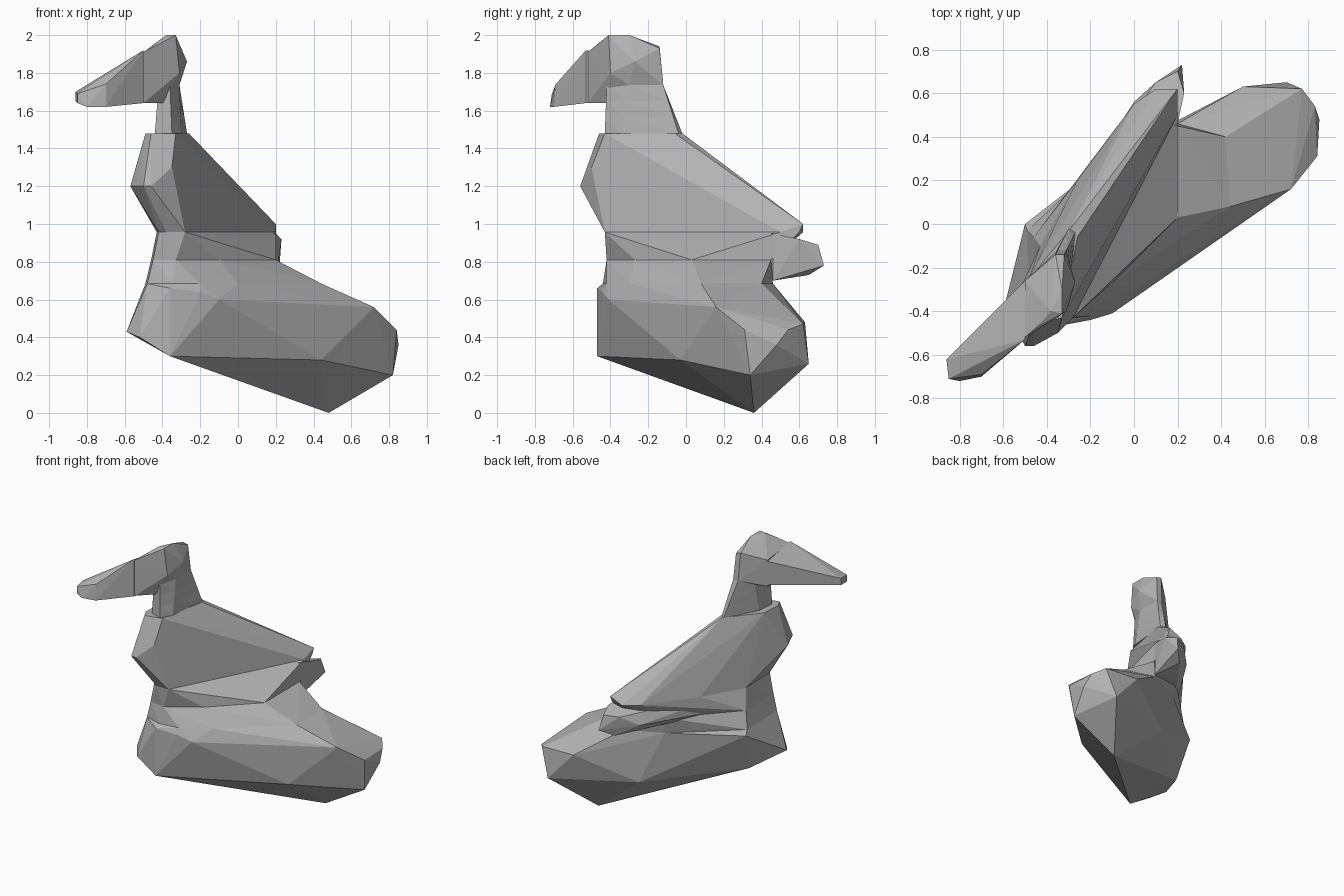
import bpy
import bmesh
from mathutils import Vector

cube = bpy.data.objects.get("Cube")
if cube:
    bpy.data.objects.remove(cube, do_unlink=True)

stone = bpy.data.materials.new("stone grey")
stone.use_nodes = True
GREY = (0.45, 0.45, 0.45, 1)
stone.diffuse_color = GREY
stone.node_tree.nodes["Principled BSDF"].inputs["Base Color"].default_value = GREY


def faceted(name, points):
    """Flat shaded chunk wrapped tightly around a few corner points."""
    bm = bmesh.new()
    for p in points:
        bm.verts.new(p)
    hull = bmesh.ops.convex_hull(bm, input=bm.verts[:])
    loose = set(hull["geom_interior"]) | set(hull["geom_unused"])
    bmesh.ops.delete(bm, geom=[v for v in loose if isinstance(v, bmesh.types.BMVert)],
                     context='VERTS')
    bmesh.ops.recalc_face_normals(bm, faces=bm.faces[:])
    mesh = bpy.data.meshes.new(name)
    bm.to_mesh(mesh)
    bm.free()
    mesh.materials.append(stone)
    obj = bpy.data.objects.new(name, mesh)
    bpy.context.collection.objects.link(obj)
    return obj


def ring(z, *corners):
    """Horizontal outline at one height."""
    return [(x, y, z) for x, y in corners]


def upright(x, y, *heights):
    """Corners stacked above each other along a vertical edge."""
    return [(x, y, z) for z in heights]


def blend(lower, upper, t):
    """Cross-section part of the way from one outline to another."""
    return [Vector(a).lerp(Vector(b), t) for a, b in zip(lower, upper)]


# Shared outlines where stacked chunks meet
seat_bottom = ring(.685, (-.49, -.03), (-.48, -.4), (-.35, -.44), (-.2, -.42), (0, -.3),
                   (.44, .08), (.42, .4), (.2, .46), (-.06, .34))
seat_top = ring(.81, (-.46, -.06), (-.45, -.4), (-.33, -.42), (-.1, -.27), (.2, .03),
                (.2, .45), (-.07, .36))
belly = ring(.957, (-.43, -.1), (-.42, -.4), (-.38, -.43), (-.28, -.43), (.2, .5),
             (.2, .6), (.1, .62), (0, .55), (-.26, .2))
shoulder = ring(1.48, (-.48, -.25), (-.49, -.4), (-.46, -.46), (-.33, -.43),
                (-.26, -.06), (-.29, -.02))
neck_base = ring(1.48, (-.43, -.26), (-.44, -.4), (-.35, -.43), (-.3, -.35),
                 (-.27, -.04), (-.3, -.02))
neck_top = ring(1.735, (-.41, -.22), (-.42, -.4), (-.36, -.42), (-.31, -.3),
                (-.31, -.12), (-.35, -.12))

# Boulder the bird sits on: underside, left flank, front and far end
underside = [(.48, .36, 0), (-.46, -.1, .36), (.1, .42, .3), (.44, -.03, .28),
             (.82, .34, .2), (.7, .65, .26)]
flank = [(-.52, -.46, .4), (-.59, -.36, .43), (-.5, 0, .65), (-.2, -.44, .64), (-.1, -.41, .6)]
far_end = [(.72, .16, .56), (.84, .31, .44), (.85, .48, .36), (.83, .54, .44),
           (.77, .62, .47), (.5, .63, .48)]
faceted("boulder", seat_bottom + underside + flank + far_end + upright(-.36, -.47, .3, .66))

# Layered seat under the bird
faceted("seat_slab", seat_bottom + seat_top)
faceted("under_belly", seat_top + belly)

# Tail and folded wing tip
tail_tip = [(.22, .73, .78), (.2, .7, .89), (.23, .6, .92), (.14, .65, .73), (.1, .65, .88)]
faceted("tail", tail_tip + upright(-.4, -.06, .82, .95) + upright(.2, .46, .7, .95)
        + upright(0, .56, .81))

# Body with chest bulge
chest = [(-.57, -.4, 1.2), (-.5, -.56, 1.2), (-.46, -.56, 1.2), (-.35, -.5, 1.3),
         (-.5, -.42, 1.42)]
faceted("body", belly + shoulder + chest + upright(.2, .62, 1) + upright(-.36, -.02, 1.2))

# Neck built from three equal bands
BANDS = 3
for i in range(BANDS):
    faceted(f"neck_band_{i + 1}", blend(neck_base, neck_top, i / BANDS)
            + blend(neck_base, neck_top, (i + 1) / BANDS))

# Head: flat face towards the beak, rounded crown, back of the head on the neck
face = upright(-.5, -.26, 1.68, 1.88) + upright(-.5, -.52, 1.64, 1.91)
crown = [(-.43, -.46, 1.96), (-.38, -.4, 2), (-.33, -.41, 2), (-.33, -.3, 2),
         (-.36, -.14, 1.94), (-.32, -.14, 1.93)]
cheek = [(-.27, -.27, 1.86), (-.31, -.4, 1.8), (-.4, -.42, 1.64), (-.42, -.3, 1.65)]
faceted("head", face + crown + cheek + neck_top[3:])

# Long beak narrowing to a blunt tip
beak_root = upright(-.5, -.26, 1.69, 1.87) + upright(-.5, -.53, 1.64, 1.92)
beak_tip = upright(-.86, -.62, 1.65, 1.7) + upright(-.85, -.71, 1.64, 1.69)
beak_side = [(-.8, -.72, 1.62), (-.7, -.7, 1.62), (-.7, -.69, 1.74)]
faceted("beak", beak_root + beak_tip + beak_side)
